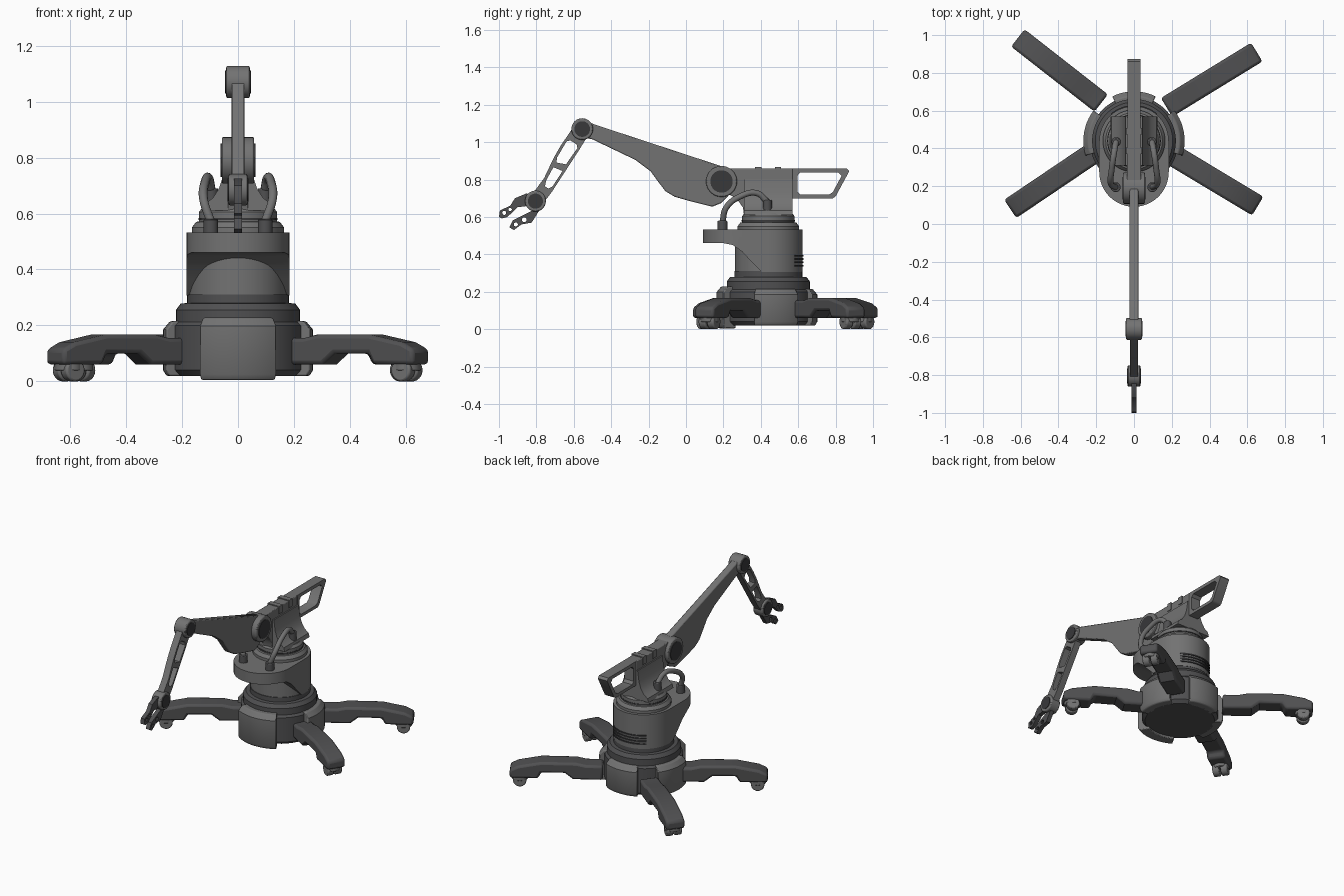
import bpy, bmesh, math
from mathutils import Matrix, Vector

if "Cube" in bpy.data.objects:
    bpy.data.objects.remove(bpy.data.objects["Cube"])

CY = 0.44  # y of the tower axis


def material(name, c):
    m = bpy.data.materials.new(name)
    m.diffuse_color = (c[0], c[1], c[2], 1)
    m.use_nodes = True
    m.node_tree.nodes["Principled BSDF"].inputs["Base Color"].default_value = m.diffuse_color
    return m


LIGHT = material("mid grey", (0.17, 0.17, 0.17))
DARK = material("dark grey", (0.08, 0.08, 0.083))
BLACK = material("charcoal", (0.04, 0.04, 0.042))
YZ = Matrix(((0, 0, 1, 0), (1, 0, 0, 0), (0, 1, 0, 0), (0, 0, 0, 1)))  # draw in side view


def finish(name, mesh, mat, bevel=0, segs=2):
    mesh.materials.clear()
    mesh.materials.append(mat)
    mesh.shade_smooth()
    mesh.set_sharp_from_angle(angle=math.radians(35))
    o = bpy.data.objects.new(name, mesh)
    bpy.context.collection.objects.link(o)
    if bevel:
        b = o.modifiers.new("bevel", 'BEVEL')
        b.width, b.segments, b.limit_method = bevel, segs, 'ANGLE'
        b.angle_limit = math.radians(40)
    return o


def plate(name, outlines, half, mat, matrix=YZ, bevel=0):
    """Flat shape with optional holes, extruded both ways."""
    cu = bpy.data.curves.new(name, 'CURVE')
    cu.dimensions, cu.fill_mode, cu.extrude = '2D', 'BOTH', half
    for pts in outlines:
        s = cu.splines.new('POLY')
        s.points.add(len(pts) - 1)
        for p, q in zip(s.points, pts):
            p.co = (q[0], q[1], 0, 1)
        s.use_cyclic_u = True
    tmp = bpy.data.objects.new("tmp", cu)
    bpy.context.collection.objects.link(tmp)
    dg = bpy.context.evaluated_depsgraph_get()
    me = bpy.data.meshes.new_from_object(tmp.evaluated_get(dg))
    bpy.data.objects.remove(tmp)
    bm = bmesh.new()
    bm.from_mesh(me)
    bmesh.ops.remove_doubles(bm, verts=bm.verts, dist=1e-5)
    bmesh.ops.dissolve_limit(bm, angle_limit=0.01, verts=bm.verts, edges=bm.edges)
    bmesh.ops.transform(bm, matrix=matrix, verts=bm.verts)
    bmesh.ops.recalc_face_normals(bm, faces=bm.faces)
    bm.to_mesh(me)
    bm.free()
    return finish(name, me, mat, bevel)


def lathe(name, prof, mat, a0=0, a1=360, n=48, bevel=0):
    """Turn an (r, z) profile round the tower axis; a part turn gets end caps."""
    bm = bmesh.new()
    full = a1 - a0 >= 360
    rings = []
    for i in range(n if full else n + 1):
        a = math.radians(a0 + (a1 - a0) * i / n)
        rings.append([bm.verts.new((r * math.cos(a), CY + r * math.sin(a), z)) for r, z in prof])
    k = len(prof)
    for i in range(n):
        A, B = rings[i], rings[(i + 1) % len(rings)]
        for j in range(k - 1 if full else k):
            bm.faces.new((A[j], B[j], B[(j + 1) % k], A[(j + 1) % k]))
    if not full:
        bm.faces.new(rings[0])
        bm.faces.new(rings[-1])
    bmesh.ops.remove_doubles(bm, verts=bm.verts, dist=1e-5)
    bmesh.ops.recalc_face_normals(bm, faces=bm.faces)
    me = bpy.data.meshes.new(name)
    bm.to_mesh(me)
    bm.free()
    return finish(name, me, mat, bevel)


def cyl(name, c, r, depth, mat, axis='Z', bevel=0, rot=0):
    bm = bmesh.new()
    m = Matrix.Translation(c) @ Matrix.Rotation(rot, 4, 'Z')
    if axis == 'X':
        m = m @ Matrix.Rotation(math.pi / 2, 4, 'Y')
    bmesh.ops.create_cone(bm, cap_ends=True, segments=32, radius1=r, radius2=r, depth=depth, matrix=m)
    me = bpy.data.meshes.new(name)
    bm.to_mesh(me)
    bm.free()
    return finish(name, me, mat, bevel)


def joint(name, y, z, r, half):
    cyl(name, (0, y, z), r, 2 * half, LIGHT, 'X', 0.006)
    cyl(name + "_cap", (0, y, z), r * 0.72, 2 * half + 0.008, BLACK, 'X')


def circle(y, z, r, n=10):
    return [(y + r * math.cos(6.2832 * i / n), z + r * math.sin(6.2832 * i / n)) for i in range(n)]


# base drum, armour panels and stepped rings
lathe("base_drum", [(0, .02), (.215, .02), (.235, .04), (.235, .2), (.22, .215), (0, .215)], DARK)
for nm, mid, hw, z0, z1, r in (("front", 270, 30, .005, .228, .277), ("back", 90, 26, .02, .215, .262),
                               ("right", 10, 27, .02, .215, .268), ("left", 170, 27, .02, .215, .268)):
    lathe(nm + "_base_panel", [(.2, z0), (r - .012, z0), (r, z0 + .02), (r, z1 - .03), (r - .025, z1), (.2, z1)],
          LIGHT, mid - hw, mid + hw, 10, 0.005)
lathe("base_rings", [(0, .21), (.222, .21), (.222, .255), (.205, .278), (.182, .28), (.182, .31), (0, .31)], DARK)

# legs with casters: tip position and heading
for nm, tx, ty, ang in (("back_right", .65, .91, 31.5), ("back_left", -.615, .985, 142),
                        ("front_right", .655, .095, -31), ("front_left", -.655, .08, 214)):
    a = math.radians(ang)
    prof = [(-.56, .06), (-.38, .06), (-.33, .1), (-.19, .1), (-.17, .06), (0, .06), (0, .115),
            (-.05, .14), (-.19, .168), (-.4, .168), (-.46, .155), (-.56, .155)]
    M = Matrix.Translation((tx, ty, 0)) @ Matrix.Rotation(a - math.pi / 2, 4, 'Z') @ YZ
    plate(nm + "_leg", [prof], .058, DARK, M, .014)
    d = Vector((math.cos(a), math.sin(a), 0))
    s = Vector((-d.y, d.x, 0))
    c = Vector((tx, ty, 0)) - d * .06
    cyl(nm + "_caster_mount", c + Vector((0, 0, .054)), .05, .03, LIGHT, bevel=.004)
    for k in (-1, 1):
        cyl(nm + "_caster_wheel", c + s * .026 * k + Vector((0, 0, .04)), .04, .042, LIGHT, 'X', .007,
            a + math.pi / 2)

# rotating column with forward shelf that flares into it
lathe("column", [(0, .305), (.178, .305), (.178, .53), (0, .53)], LIGHT)
R, N = .184, 24
outline = [(R * math.cos(math.pi * i / N), CY + R * math.sin(math.pi * i / N)) for i in range(N + 1)]
outline += [(-R * math.cos(math.pi * i / N), .275 - R * math.sin(math.pi * i / N)) for i in range(N + 1)]
shelf = plate("front_shelf", [outline], .1125, LIGHT, Matrix.Translation((0, 0, .4195)))
cut = plate("shelf_cutter", [[(-.1, .2), (-.1, .46), (.2, .46), (.25, .45), (.3, .415), (.35, .36), (.41, .3),
                              (.7, .3), (.7, .2)]], .4, LIGHT)
cut.hide_render = True
cut.hide_viewport = False
cut.display_type = 'WIRE'
bo = shelf.modifiers.new("undercut", 'BOOLEAN')
bo.object, bo.operation, bo.solver = cut, 'DIFFERENCE', 'EXACT'
dg = bpy.context.evaluated_depsgraph_get()
me = bpy.data.meshes.new_from_object(shelf.evaluated_get(dg))
bpy.data.objects.remove(shelf)
bpy.data.objects.remove(cut)
finish("front_shelf", me, LIGHT)
for i in range(4):  # rear vents
    z = .335 + .018 * i
    lathe("rear_vent", [(.17, z), (.189, z), (.189, z + .009), (.17, z + .009)], BLACK, 50, 130, 16)

# turntable rings and shoulder
lathe("turntable", [(0, .525), (.165, .525), (.165, .55), (.15, .57), (.14, .572), (.14, .605), (.128, .62),
                    (0, .62)], LIGHT)
lathe("turntable_gap", [(.13, .577), (.142, .577), (.142, .584), (.13, .584)], BLACK)
half = [(.125, .61), (.118, .635), (.09, .655), (.068, .69), (.055, .73), (.045, .8)]
plate("shoulder_flare", [half + [(-x, z) for x, z in reversed(half)]], .13, LIGHT,
      Matrix.Translation((0, CY, 0)) @ Matrix.Rotation(math.pi / 2, 4, 'Z') @ YZ)
plate("shoulder_body", [[(.57, .61), (.57, .86), (.2, .86), (.14, .8), (.19, .74), (.27, .7), (.305, .65),
                         (.31, .61)]], .037, LIGHT, bevel=.005)
joint("shoulder_joint", .19, .79, .083, .058)
for y in (.387, .492):
    plate("shoulder_clamp", [[(y - .017, .815), (y + .017, .815), (y + .017, .866), (y - .017, .866)]], .042, LIGHT)

# tail frame behind the shoulder
plate("tail_frame", [[(.56, .86), (.86, .86), (.873, .845), (.8, .71), (.785, .7), (.56, .7)],
                     [(.595, .82), (.61, .838), (.815, .838), (.832, .82), (.785, .733), (.765, .72), (.61, .72),
                      (.595, .737)]], .034, LIGHT)

# upper arm
plate("upper_arm", [[(-.55, 1.12), (-.49, 1.095), (.2, .868), (.26, .8), (.225, .71), (.19, .675), (.14, .655),
                     (.02, .685), (-.06, .708), (-.11, .738), (-.15, .79), (-.19, .845), (-.27, .905),
                     (-.5, 1.015), (-.57, 1.03)]], .023, LIGHT, bevel=.006)
joint("elbow_joint", -.555, 1.07, .058, .042)

# forearm drawn along the elbow to wrist line
E, D, T = Vector((-.555, 1.07)), Vector((-.545, -.839)), Vector((-.839, .545))


def along(pts):
    return [tuple(E + D * s + T * t) for s, t in pts]


plate("forearm", [along([(0, .045), (.14, .048), (.21, .044), (.33, .028), (.459, .035), (.459, -.04), (.37, -.047),
                         (.1, -.047), (0, -.045)]),
                  along([(.085, .02), (.1, .034), (.2, .03), (.225, .018), (.205, -.03), (.1, -.034), (.085, -.02)]),
                  along([(.255, .018), (.335, .012), (.365, 0), (.365, -.022), (.345, -.034), (.245, -.034)])],
      .022, LIGHT)
joint("wrist_joint", -.805, .685, .056, .034)

# gripper fingers
plate("upper_finger", [[(-.8, .72), (-.855, .725), (-.915, .7), (-.94, .66), (-.995, .635), (-1, .6), (-.985, .592),
                        (-.955, .6), (-.9, .652), (-.8, .665)],
                       circle(-.972, .622, .011), circle(-.94, .64, .009)], .014, DARK)
plate("lower_finger", [[(-.79, .66), (-.83, .63), (-.925, .583), (-.945, .545), (-.92, .53), (-.88, .56),
                        (-.825, .57), (-.8, .61), (-.775, .65)],
                       circle(-.91, .56, .011), circle(-.865, .585, .013)], .014, DARK)

# hoses and their sockets
for side, k in (("right", 1), ("left", -1)):
    cyl(side + "_shelf_socket", (.097 * k, .195, .55), .026, .06, DARK, bevel=.004)
    cyl(side + "_shoulder_socket", (.095 * k, .435, .645), .024, .09, DARK, bevel=.004)
    cu = bpy.data.curves.new(side + "_hose", 'CURVE')
    cu.dimensions, cu.bevel_depth, cu.bevel_resolution, cu.resolution_u = '3D', .016, 3, 6
    sp = cu.splines.new('BEZIER')
    path = [(.097, .195, .57), (.123, .215, .65), (.118, .29, .71), (.105, .38, .727), (.095, .435, .68)]
    sp.bezier_points.add(len(path) - 1)
    for b, p in zip(sp.bezier_points, path):
        b.co = (p[0] * k, p[1], p[2])
        b.handle_left_type = b.handle_right_type = 'AUTO'
    cu.materials.append(LIGHT)
    o = bpy.data.objects.new(side + "_hose", cu)
    bpy.context.collection.objects.link(o)
